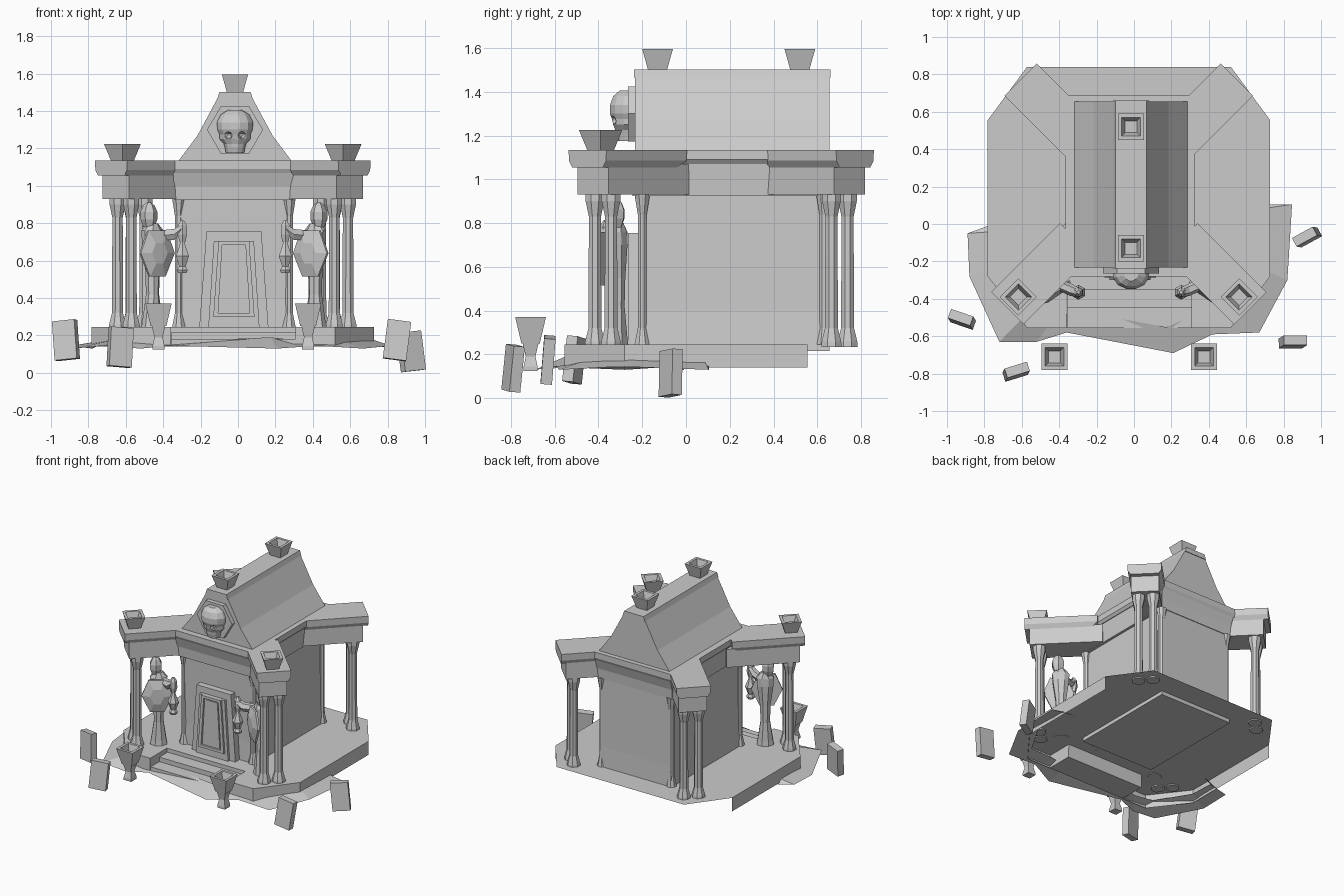
import bpy, bmesh, math
from mathutils import Vector, Matrix

cube = bpy.data.objects.get("Cube")
if cube:
    bpy.data.objects.remove(cube, do_unlink=True)

CX = -0.022  # building axis
stone = bpy.data.materials.new("grey_stone")
stone.use_nodes = True
stone.diffuse_color = (0.6, 0.6, 0.6, 1)
stone.node_tree.nodes["Principled BSDF"].inputs["Base Color"].default_value = (0.6, 0.6, 0.6, 1)


def finish(name, bm, matrix=None, recalc=True):
    if matrix:
        bm.transform(matrix)
    if recalc:
        bmesh.ops.recalc_face_normals(bm, faces=bm.faces)
    mesh = bpy.data.meshes.new(name)
    bm.to_mesh(mesh)
    bm.free()
    mesh.materials.append(stone)
    ob = bpy.data.objects.new(name, mesh)
    bpy.context.collection.objects.link(ob)
    return ob


def loft(name, rings, matrix=None, caps=True):
    """Skin a list of equal-length point rings."""
    bm = bmesh.new()
    vs = [[bm.verts.new(p) for p in r] for r in rings]
    n = len(rings[0])
    for a, b in zip(vs, vs[1:]):
        for i in range(n):
            bm.faces.new((a[i], a[(i + 1) % n], b[(i + 1) % n], b[i]))
    if caps:
        bm.faces.new(vs[0][::-1])
        bm.faces.new(vs[-1])
    return finish(name, bm, matrix)


def rect(hx, hy, z, x=0, y=0):
    return [(x - hx, y - hy, z), (x + hx, y - hy, z), (x + hx, y + hy, z), (x - hx, y + hy, z)]


def ngon(n, rx, ry, z, x=0, y=0):
    return [(x + rx * math.cos(math.tau * (i + .5) / n), y + ry * math.sin(math.tau * (i + .5) / n), z)
            for i in range(n)]


def box(name, x0, x1, y0, y1, z0, z1):
    c = ((x1 - x0) / 2, (y1 - y0) / 2)
    return loft(name, [rect(*c, z, (x0 + x1) / 2, (y0 + y1) / 2) for z in (z0, z1)])


def slab(name, profile, y0, y1, x=CX):
    """Extrude an x-z profile along y."""
    return loft(name, [[(x + px, y, pz) for px, pz in profile] for y in (y0, y1)])


def turned(x, y, z=0, angle=0):
    return Matrix.Translation((x, y, z)) @ Matrix.Rotation(angle, 4, 'Z')


def brazier_bowl(name, x, y, z, height=0.1, angle=0):
    rings = [rect(.042, .042, 0), rect(.07, .07, height), rect(.05, .05, height), rect(.032, .032, height * .45)]
    loft(name, rings, turned(x, y, z, angle))


# Platform: a top sheet with a skirt round the sides and front, notched for steps
half = [(.335, -.35), (.335, -.555), (.545, -.555), (.755, -.28), (.755, .555), (.545, .84)]
outline = [(CX - .005 + x, y) for x, y in half] + [(CX - .005 - x, y) for x, y in half[::-1]]
bm = bmesh.new()
top = [bm.verts.new((x, y, .245)) for x, y in outline]
low = [bm.verts.new((x, y, .14)) for x, y in outline]
bm.faces.new(top)
for i in range(12):
    if i not in (4, 5, 6):
        j = (i + 1) % 12
        bm.faces.new((low[i], low[j], top[j], top[i]))
for v in [v for v in low if not v.link_faces]:
    bm.verts.remove(v)
finish("platform", bm, recalc=False)
box("upper_step", CX - .335, CX + .335, -.45, -.35, .14, .215)
box("lower_step", CX - .335, CX + .335, -.555, -.45, .14, .18)

# Rough ground apron
edge = [(-.78, -.01), (-.89, -.05), (-.88, -.28), (-.72, -.63), (-.52, -.63), (-.36, -.58),
        (.21, -.69), (.42, -.59), (.67, -.58), (.82, -.3), (.845, .105), (.73, .105)]
bm = bmesh.new()
outer = [bm.verts.new((x, y, .13 + .015 * (i % 2))) for i, (x, y) in enumerate(edge)]
inner = [bm.verts.new((x * .83, y * .8, .17 + .02 * (i % 3 == 0))) for i, (x, y) in enumerate(edge)]
for i in range(len(edge) - 1):
    bm.faces.new((outer[i], outer[i + 1], inner[i + 1], inner[i]))
finish("ground_apron", bm, recalc=False)

# Main hall, entablature and steep roof
loft("hall_walls", [rect(.315, .435, .215, CX, .22), rect(.3, .43, .4, CX, .22), rect(.295, .435, .95, CX, .215)])
loft("hall_frieze", [rect(.315, .45, .925, CX, .205), rect(.32, .455, 1.0, CX, .205),
                     rect(.325, .475, 1.07, CX, .205)])
loft("hall_cornice", [rect(.33, .475, 1.07, CX, .205), rect(.345, .485, 1.09, CX, .205),
                      rect(.345, .485, 1.135, CX, .205)])
slope = [(.305, 1.13), (.2, 1.27), (.09, 1.475)]
CR = -.016
slab("roof", slope + [(-x, z) for x, z in slope[::-1]], -.232, .655, CR)
slab("roof_ridge", [(-.095, 1.465), (.095, 1.465), (.083, 1.502), (-.083, 1.502)], -.238, .66, CR)
for y in (-.13, .52):
    brazier_bowl("roof_brazier", CR, y, 1.495)

# Corner pilasters on the hall
for s in (-1, 1):
    for y in (-.2, .63):
        loft("hall_pilaster", [ngon(8, r, r, z) for r, z in
                               ((.038, .245), (.022, .32), (.022, .84), (.038, .93))], turned(CX + s * .295, y))

# Diagonal beams with paired columns at each corner
for s in (-1, 1):
    for d, ex, ey in ((-1, .65, -.45), (1, .578, .772)):
        yaw = math.atan2(d, s)
        place = turned(CX - .006 + s * ex, ey, 0, yaw)
        L = .52
        loft("corner_beam", [rect(L / 2, .1, z, -L / 2 - .035) for z in (.93, 1.07)], place)
        loft("corner_cornice", [rect(L / 2 + a, w, z, -L / 2 - a) for a, w, z in
                                ((-.02, .1, 1.055), (0, .12, 1.085), (0, .122, 1.135))], place)
        for side in (-1, 1):
            foot = place @ Vector((-.1, side * .052, 0))
            loft("corner_column", [ngon(8, r, r, z) for r, z in
                                   ((.05, .235), (.048, .26), (.032, .32), (.03, .83), (.046, .9), (.046, .935))],
                 turned(foot.x, foot.y))
    brazier_bowl("corner_brazier", CX - .006 + s * .59, -.39, 1.13, .095, math.pi / 4)

# Door: stepped surround, raised frame and panel


def trapezoid(bottom, head, z0, z1):
    return [(-bottom, z0), (bottom, z0), (head, z1), (-head, z1)]


slab("door_surround", trapezoid(.185, .147, .24, .755), -.265, -.2)
slab("door_jamb", trapezoid(.137, .107, .24, .705), -.285, -.2)
frame = [trapezoid(.11, .082, .3, .705), trapezoid(.084, .062, .32, .685)]
loft("door_frame", [[(CX + x, y, z) for x, z in p] for p, y in
                    ((frame[0], -.28), (frame[0], -.3), (frame[1], -.3), (frame[1], -.283))], caps=False)
slab("door_panel", trapezoid(.07, .05, .33, .675), -.292, -.28)

# Skull on a hexagonal plaque
hexagon = [(-.15, 1.3), (-.075, 1.172), (.075, 1.172), (.15, 1.3), (.075, 1.425), (-.075, 1.425)]
slab("skull_plaque", hexagon, -.265, -.225, CR)
levels = [(.05, .05, 1.175), (.056, .058, 1.205), (.062, .06, 1.225), (.085, .07, 1.25), (.086, .076, 1.275),
          (.097, .085, 1.3), (.1, .085, 1.34), (.08, .07, 1.38), (.04, .04, 1.405)]
skull = loft("skull", [ngon(12, rx, ry, z, CR, -.265) for rx, ry, z in levels])


def carve(x, z, r, sx):
    bm = bmesh.new()
    bmesh.ops.create_icosphere(bm, subdivisions=1, radius=r)
    bm.transform(Matrix.Diagonal((sx, 1.3, 1, 1)))
    cutter = finish("skull_cutter", bm, Matrix.Translation((x, -.345, z)))
    cutter.hide_render = True
    cutter.hide_viewport = True
    mod = skull.modifiers.new("socket", 'BOOLEAN')
    mod.operation = 'DIFFERENCE'
    mod.object = cutter


for s in (-1, 1):
    carve(CR + s * .04, 1.268, .027, 1.1)
carve(CR, 1.228, .016, .8)

# Robed guardians with shield and lantern
for s in (-1, 1):
    gx, gy = CX + s * .435, -.315
    place = turned(gx, gy, 0, -s * .6)
    robe = [(.065, .05, .24), (.058, .045, .28), (.036, .035, .42), (.04, .038, .55), (.062, .045, .7),
            (.065, .042, .76), (.03, .03, .8)]
    loft("guardian_robe", [ngon(8, rx, ry, z) for rx, ry, z in robe], place)
    hood = [(.03, .03, .78), (.045, .045, .82), (.046, .046, .86), (.03, .032, .895), (.012, .015, .91)]
    loft("guardian_hood", [ngon(6, rx, ry, z, s * .02, .005) for rx, ry, z in hood], place)
    shield = [(-.11, .64), (-.05, .515), (.05, .515), (.11, .64), (.06, .76), (-.06, .76)]
    loft("guardian_shield", [[(s * .01 + x * k, y, .64 + (z - .64) * k) for x, z in shield]
                             for k, y in ((1, -.05), (1, -.065), (.45, -.085))], place)
    hx, hy = CX + s * .275, -.365
    path = [(Vector((gx - s * .03, gy, .735)), .03), (Vector((CX + s * .32, -.35, .74)), .034),
            (Vector((hx, hy, .775)), .026)]
    loft("guardian_sleeve", [[(p.x, p.y + r * math.cos(a), p.z + r * math.sin(a))
                              for a in [math.tau * i / 6 for i in range(6)]] for p, r in path])
    loft("guardian_hand", [ngon(6, r, r, z, hx, hy) for r, z in ((.018, .7), (.028, .74), (.026, .79), (.01, .815))])
    lantern = [(.026, .535), (.032, .55), (.02, .57), (.04, .625), (.024, .665), (.012, .7)]
    loft("guardian_lantern", [ngon(6, r, r, z, hx, hy) for r, z in lantern])

# Standing braziers in front
for s in (-1, 1):
    x = CX - .003 + s * .4
    loft("standing_brazier_stem", [rect(r, r, z) for r, z in
                                   ((.032, .125), (.032, .145), (.022, .19), (.036, .25))], turned(x, -.71))
    brazier_bowl("standing_brazier_bowl", x, -.71, .25, .12)

# Tilted loose blocks
for x, y, z, yaw, tilt in ((-.92, -.51, .175, -.33, .1), (-.63, -.79, .137, .3, -.08),
                           (.85, -.63, .175, 0, -.13), (.925, -.07, .115, .5, .1)):
    spin = Matrix.Translation((x, y, z)) @ Matrix.Rotation(yaw, 4, 'Z') @ Matrix.Rotation(-tilt, 4, 'Y') \
        @ Matrix.Rotation(-.08, 4, 'X')
    loft("loose_block", [rect(.063, .026, h) for h in (-.105, .105)], spin)
